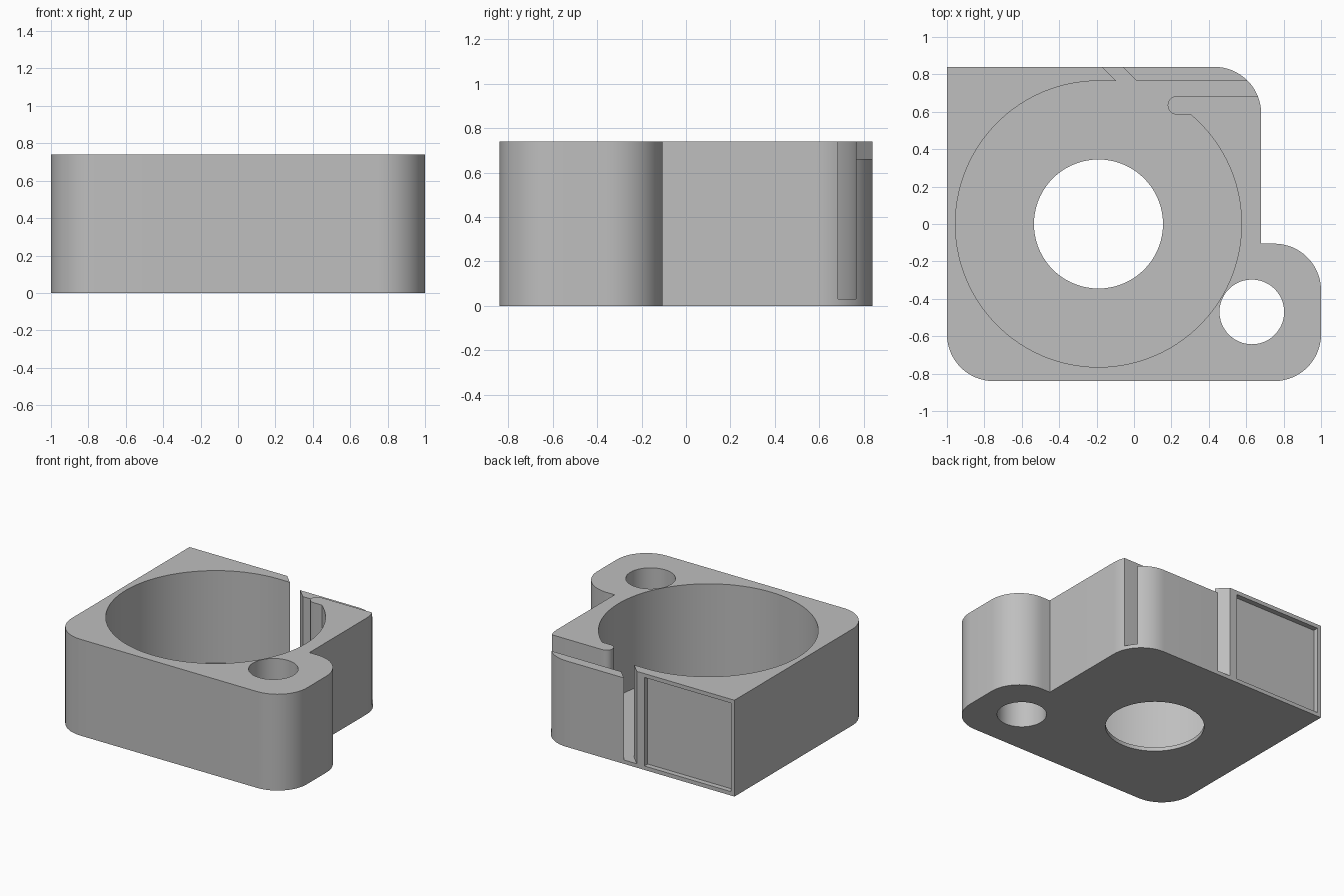
import bpy, bmesh
from math import sin, cos, asin, radians, degrees

if "Cube" in bpy.data.objects:
    bpy.data.objects.remove(bpy.data.objects["Cube"])

HEIGHT, FLOOR, LIP = 0.74, 0.03, 0.66
CX, R = -0.19, 0.765            # roll chamber centre and radius
BACK, CORNER = 0.84, 0.25

grey = bpy.data.materials.new("plain_grey")
grey.use_nodes = True
grey.diffuse_color = (0.52, 0.52, 0.52, 1)
grey.node_tree.nodes["Principled BSDF"].inputs["Base Color"].default_value = grey.diffuse_color


def arc(x, y, r, start, end, steps):
    """Points on an arc, angles in degrees."""
    angles = [radians(start + (end - start) * i / steps) for i in range(steps + 1)]
    return [(x + r * cos(a), y + r * sin(a)) for a in angles]


def prism(name, outline, z0, z1):
    """Extrude a flat outline from z0 to z1."""
    bm = bmesh.new()
    face = bm.faces.new([bm.verts.new((x, y, z0)) for x, y in outline])
    top = bmesh.ops.extrude_face_region(bm, geom=[face])["geom"]
    verts = [v for v in top if isinstance(v, bmesh.types.BMVert)]
    bmesh.ops.translate(bm, verts=verts, vec=(0, 0, z1 - z0))
    bmesh.ops.recalc_face_normals(bm, faces=bm.faces)
    mesh = bpy.data.meshes.new(name)
    bm.to_mesh(mesh)
    bm.free()
    mesh.materials.append(grey)
    obj = bpy.data.objects.new(name, mesh)
    bpy.context.collection.objects.link(obj)
    return obj


def cut(target, cutter):
    cutter.hide_render = True
    mod = target.modifiers.new("cut", "BOOLEAN")
    mod.operation, mod.solver, mod.object = "DIFFERENCE", "EXACT", cutter
    bpy.context.view_layer.objects.active = target
    bpy.ops.object.modifier_apply(modifier=mod.name)
    bpy.data.objects.remove(cutter)


# Housing block with rounded corners and a side lug
outline = [(-1, BACK)]
outline += arc(-1 + CORNER, -BACK + CORNER, CORNER, 180, 270, 16)
outline += arc(1 - CORNER, -BACK + CORNER, CORNER, 270, 360, 16)
outline += arc(1 - CORNER, -0.105 - CORNER, CORNER, 0, 90, 16)
outline += [(0.68, -0.105)]
outline += arc(0.68 - CORNER, BACK - CORNER, CORNER, 0, 90, 16)
housing = prism("housing", outline, 0, HEIGHT)

# Round chamber whose tangent exit slot runs past a round-tipped finger
finger_low, finger_high = 0.585, 0.685
tip_r = (finger_high - finger_low) / 2
chamber = arc(CX, 0, R, 90, 360 + degrees(asin(finger_low / R)), 96)
chamber += arc(0.23, finger_low + tip_r, tip_r, 270, 90, 12)
chamber += [(0.9, finger_high), (0.9, R)]
cut(housing, prism("chamber_cutter", chamber, FLOOR, 1))

# Diagonal slit through the back wall
slit = [(-0.08, 0.75), (0.03, 0.75), (-0.12, 0.9), (-0.23, 0.9)]
cut(housing, prism("slit_cutter", slit, FLOOR, 1))

# Lowered back wall beside the exit slot
lip = [(-0.02, 0.75), (0.9, 0.75), (0.9, 0.9), (-0.17, 0.9)]
cut(housing, prism("lip_cutter", lip, LIP, 1))

# Shallow recessed panel on the back face
panel = [(-0.97, 0.80), (-0.235, 0.80), (-0.235, 0.9), (-0.97, 0.9)]
cut(housing, prism("panel_cutter", panel, 0.03, HEIGHT - 0.03))

# Floor opening and lug hole
cut(housing, prism("floor_hole_cutter", arc(CX, 0, 0.345, 0, 355, 71), -0.1, 0.2))
cut(housing, prism("lug_hole_cutter", arc(0.63, -0.47, 0.173, 0, 352.5, 47), -0.1, 1))

# Smooth curved walls, crisp edges
bpy.ops.object.select_all(action="DESELECT")
housing.select_set(True)
bpy.context.view_layer.objects.active = housing
bpy.ops.object.shade_smooth_by_angle(angle=radians(30))
